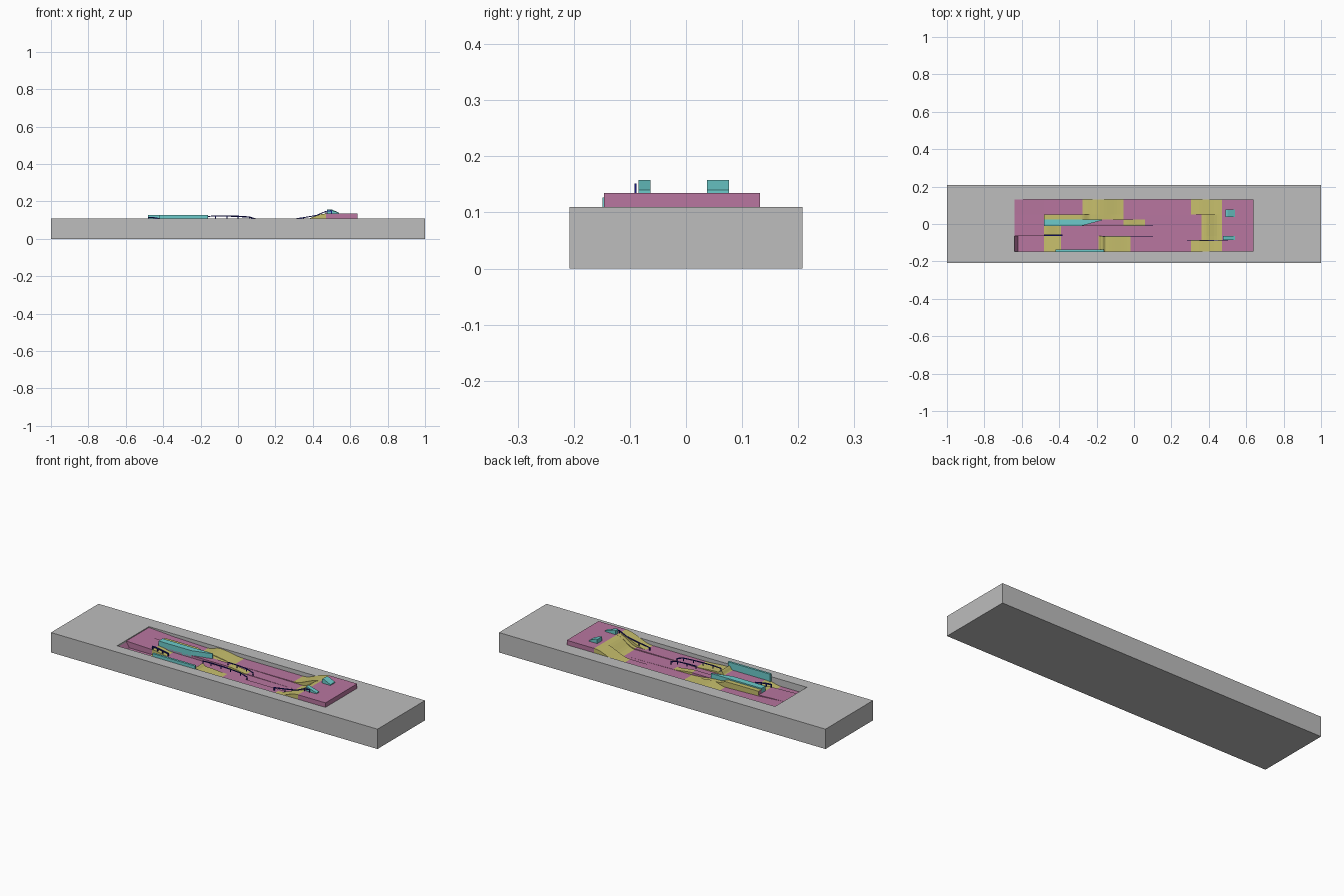
import bpy, bmesh, math

old = bpy.data.objects.get("Cube")
if old:
    bpy.data.objects.remove(old, do_unlink=True)


def material(name, rgb):
    m = bpy.data.materials.new(name)
    m.use_nodes = True
    m.diffuse_color = (*rgb, 1)
    m.node_tree.nodes["Principled BSDF"].inputs["Base Color"].default_value = (*rgb, 1)
    return m


GREY = material("stone grey", (0.51, 0.51, 0.51))
PINK = material("floor pink", (0.48, 0.18, 0.35))
YELLOW = material("ramp yellow", (0.57, 0.52, 0.15))
TEAL = material("wall teal", (0.15, 0.60, 0.60))
NAVY = material("rail navy", (0.01, 0.01, 0.25))
MATS = [PINK, YELLOW]
BED = 0.05      # bottom of the recess
FLOOR = 0.088   # general level of the sunken floor
DECK = 0.135    # raised platform


def finish(name, bm, mats):
    bmesh.ops.recalc_face_normals(bm, faces=bm.faces)
    me = bpy.data.meshes.new(name)
    bm.to_mesh(me)
    bm.free()
    for m in mats:
        me.materials.append(m)
    ob = bpy.data.objects.new(name, me)
    bpy.context.collection.objects.link(ob)
    return ob


def prism(bm, outline, y0, y1, index=0):
    """Extrude an x-z outline between two y positions."""
    a = [bm.verts.new((x, y0, z)) for x, z in outline]
    b = [bm.verts.new((x, y1, z)) for x, z in outline]
    faces = [bm.faces.new(a), bm.faces.new(b[::-1])]
    for i in range(len(a)):
        j = (i + 1) % len(a)
        faces.append(bm.faces.new((a[i], b[i], b[j], a[j])))
    for f in faces:
        f.material_index = index


def solid(name, outline, y0, y1, mat):
    bm = bmesh.new()
    prism(bm, outline, y0, y1)
    return finish(name, bm, [mat])


def rect(x0, x1, z0, z1):
    return [(x0, z0), (x1, z0), (x1, z1), (x0, z1)]


def lane(name, y0, y1, stops):
    """Floor strip: each stop is x, z and the colour index up to the next stop."""
    bm = bmesh.new()
    for (xa, za, c), (xb, zb, _) in zip(stops, stops[1:]):
        if c == 0 or abs(zb - za) < 0.001:
            prism(bm, [(xa, BED), (xb, BED), (xb, zb), (xa, za)], y0, y1, c)
            continue
        # ramps follow an eased curve
        n = 8
        top = [(xa + (xb - xa) * i / n,
                za + (zb - za) * (1 - math.cos(math.pi * i / n)) / 2) for i in range(n + 1)]
        prism(bm, [(xb, BED), (xa, BED)] + top, y0, y1, c)
    return finish(name, bm, MATS)


def rail(name, y, path, mat=NAVY, width=0.005):
    """Thin handrail on short posts, following x-z points."""
    bm = bmesh.new()
    for (xa, za), (xb, zb) in zip(path, path[1:]):
        prism(bm, [(xa, za - .005), (xb, zb - .005), (xb, zb), (xa, za)],
              y - width / 2, y + width / 2)
    for x, z in path:
        prism(bm, rect(x - .002, x + .002, z - .018, z), y - width / 2, y + width / 2)
    return finish(name, bm, [mat])


# Base block with a rectangular recess
base = solid("base_block", rect(-1, 1, 0, 0.11), -0.208, 0.208, GREY)
cutter = solid("recess_cutter", rect(-0.638, 0.638, BED, 0.3), -0.146, 0.132, GREY)
cutter.hide_render = True
cutter.display_type = 'WIRE'
cutter.hide_set(True)
mod = base.modifiers.new("recess", 'BOOLEAN')
mod.operation = 'DIFFERENCE'
mod.solver = 'EXACT'
mod.object = cutter

# Floor strips from front to back
end = [(0.47, DECK, 0), (0.638, DECK, 0)]
left = [(-0.638, 0.105, 0), (-0.48, 0.1, 0)]
front = [(-0.638, 0.1, 0), (-0.62, 0.072, 0), (-0.48, 0.072, 1), (-0.39, FLOOR, 0),
         (-0.19, FLOOR, 1), (-0.17, 0.107, 1), (-0.15, 0.095, 1), (-0.02, FLOOR, 0)]
lane("front_floor", -0.146, -0.085, front + [(0.305, FLOOR, 1)] + end)
lane("front_inner_floor", -0.085, -0.065, front + [(0.36, FLOOR, 1)] + end)
lane("centre_floor", -0.065, -0.01,
     left + [(-0.48, 0.1, 1), (-0.39, FLOOR, 0), (0.36, FLOOR - .005, 1)] + end)
lane("wall_floor", -0.01, 0.025,
     left + [(-0.055, 0.1, 1), (0.06, FLOOR, 0), (0.36, FLOOR - .005, 1)] + end)
lane("ledge_floor", 0.025, 0.05,
     left + [(-0.48, 0.12, 1), (-0.285, 0.12, 1), (-0.23, 0.104, 1),
             (-0.055, FLOOR, 0), (0.36, FLOOR - .005, 1)] + end)
lane("back_floor", 0.05, 0.132,
     [(-0.638, 0.105, 0), (-0.48, 0.094, 0), (-0.275, FLOOR, 1), (-0.2, 0.105, 1),
      (-0.055, FLOOR, 0), (0.305, FLOOR, 1)] + end)

# Teal walls; the central one tapers to a point
bm = bmesh.new()
prism(bm, rect(-0.48, -0.28, BED, 0.127), -0.01, 0.025)
plan = [(-0.28, -0.01), (-0.17, 0.02), (-0.17, 0.025), (-0.28, 0.025)]
low = [bm.verts.new((x, y, BED)) for x, y in plan]
high = [bm.verts.new((x, y, 0.127)) for x, y in plan]
bm.faces.new(low)
bm.faces.new(high)
for i in range(4):
    j = (i + 1) % 4
    bm.faces.new((low[i], low[j], high[j], high[i]))
finish("central_wall", bm, [TEAL])
solid("front_wall", rect(-0.42, -0.16, 0.08, 0.127), -0.149, -0.137, TEAL)

# Teal wedges on the raised platform
for name, x, y0, y1 in (("back_wedge", 0.49, 0.037, 0.077), ("front_wedge", 0.475, -0.085, -0.063)):
    solid(name, [(x, DECK - .005), (0.54, DECK - .005), (0.54, 0.14), (x + .01, 0.158), (x, 0.158)],
          y0, y1, TEAL)

# Navy handrails
rail("left_rail", -0.06, [(-0.48, 0.118), (-0.45, 0.116), (-0.42, 0.111), (-0.385, 0.104)], width=0.007)
rail("long_rail", -0.065, [(-0.17, 0.122), (-0.12, 0.125), (-0.06, 0.124), (0, 0.122),
                           (0.06, 0.118), (0.1, 0.106)], width=0.003)
rail("short_rail", -0.01, [(-0.055, 0.125), (0, 0.124), (0.06, 0.12), (0.1, 0.108)], width=0.003)
rail("right_rail", -0.09, [(0.285, 0.106), (0.35, 0.116), (0.42, 0.128),
                           (0.47, 0.15), (0.5, 0.152)], width=0.004)
